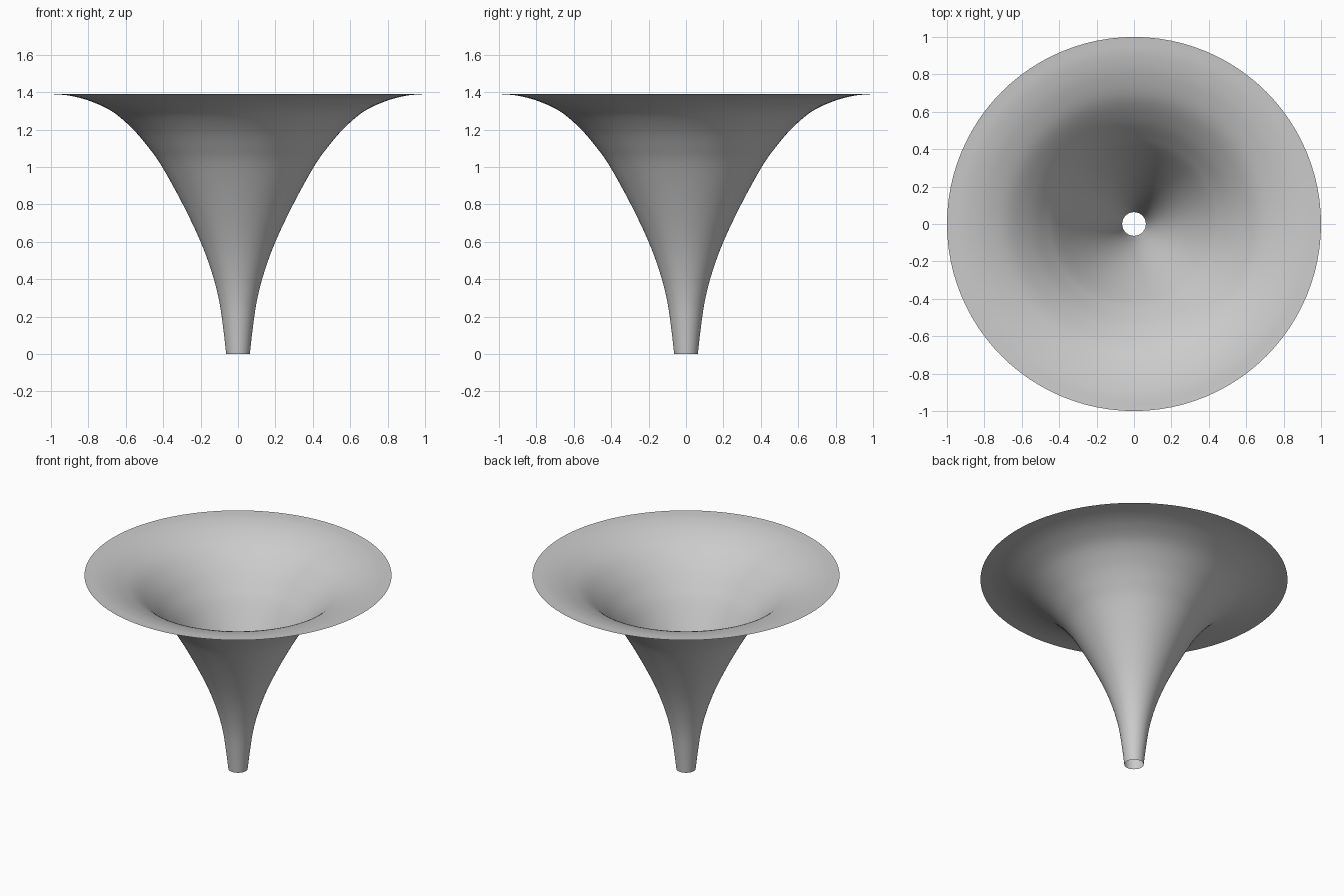
import bpy, bmesh, math
from mathutils import Vector

cube = bpy.data.objects.get("Cube")
if cube:
    bpy.data.objects.remove(cube, do_unlink=True)

SEGMENTS = 96
STEPS = 6

# Radius and height along the flared wall, from spout to rim
PROFILE = [(0.063, 0), (0.078, 0.13), (0.1, 0.28), (0.138, 0.43), (0.2, 0.6),
           (0.295, 0.8), (0.405, 1.0), (0.475, 1.1), (0.56, 1.2),
           (0.67, 1.295), (0.79, 1.352), (0.9, 1.381), (1.0, 1.39)]


def smooth_path(points, steps):
    """Catmull-Rom curve through the points."""
    pts = [Vector(p) for p in points]
    pts = [2 * pts[0] - pts[1]] + pts + [2 * pts[-1] - pts[-2]]
    path = []
    for a, b, c, d in zip(pts, pts[1:], pts[2:], pts[3:]):
        for i in range(steps):
            t = i / steps
            path.append(0.5 * (2 * b + (c - a) * t
                               + (2 * a - 5 * b + 4 * c - d) * t ** 2
                               + (3 * b - a - 3 * c + d) * t ** 3))
    return path + [pts[-2]]


# Single-walled funnel, open at both ends
bm = bmesh.new()
rings = []
for r, z in smooth_path(PROFILE, STEPS):
    angles = [math.tau * i / SEGMENTS for i in range(SEGMENTS)]
    rings.append([bm.verts.new((r * math.cos(a), r * math.sin(a), z)) for a in angles])
for low, high in zip(rings, rings[1:]):
    for i in range(SEGMENTS):
        j = (i + 1) % SEGMENTS
        bm.faces.new((low[i], low[j], high[j], high[i])).smooth = True

mesh = bpy.data.meshes.new("flared_funnel")
bm.to_mesh(mesh)
bm.free()
funnel = bpy.data.objects.new("flared_funnel", mesh)
bpy.context.collection.objects.link(funnel)

# Plain light grey
grey = bpy.data.materials.new("light_grey")
grey.use_nodes = True
colour = (0.6, 0.6, 0.6, 1)
grey.diffuse_color = colour
grey.node_tree.nodes["Principled BSDF"].inputs["Base Color"].default_value = colour
mesh.materials.append(grey)
